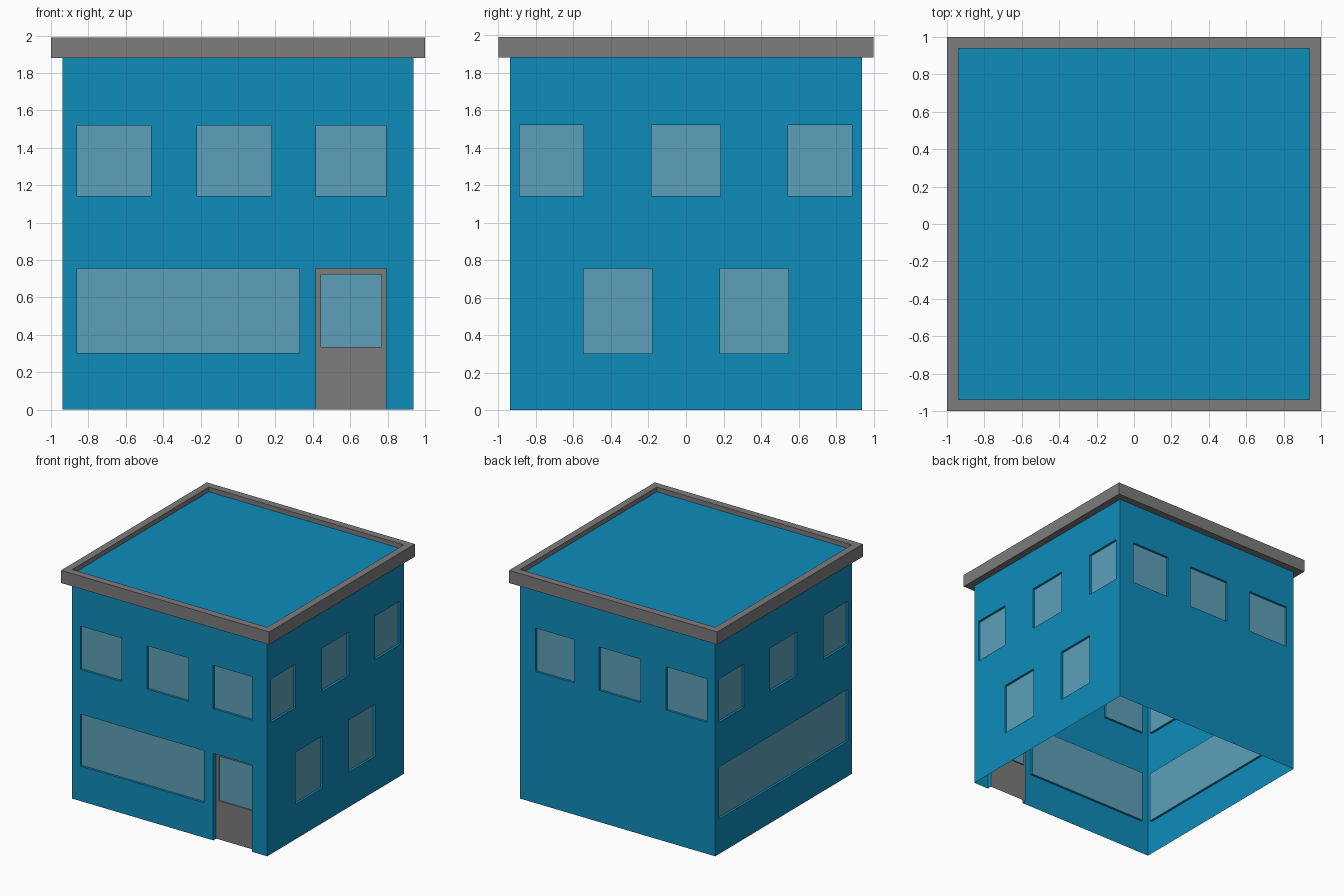
import bpy
import bmesh
from math import radians
from mathutils import Matrix

cube = bpy.data.objects.get("Cube")
if cube:
    bpy.data.objects.remove(cube, do_unlink=True)

HALF = 0.937       # half width of the walls
EAVE, ROOF, TOP = 1.88, 1.95, 1.99
WALL, GLASS, GREY = range(3)


def material(name, rgb):
    mat = bpy.data.materials.new(name)
    mat.use_nodes = True
    mat.diffuse_color = (*rgb, 1)
    bsdf = next(n for n in mat.node_tree.nodes if n.type == "BSDF_PRINCIPLED")
    bsdf.inputs["Base Color"].default_value = (*rgb, 1)
    return mat


MATS = [material("blue wall", (0.0044, 0.262, 0.497)),
        material("pale glass", (0.109, 0.352, 0.491)),
        material("grey trim", (0.202, 0.202, 0.202))]


def finish(name, bm, angle=0):
    bmesh.ops.remove_doubles(bm, verts=bm.verts, dist=0.0005)
    bm.transform(Matrix.Rotation(radians(angle), 4, "Z"))
    mesh = bpy.data.meshes.new(name)
    bm.to_mesh(mesh)
    bm.free()
    for mat in MATS:
        mesh.materials.append(mat)
    obj = bpy.data.objects.new(name, mesh)
    bpy.context.collection.objects.link(obj)


def quad(bm, points, mat):
    bm.faces.new([bm.verts.new(p) for p in points]).material_index = mat


def sheet(bm, rect, y, mat, holes=()):
    """Upright sheet facing -y, with rectangular holes left open."""
    xs = sorted({rect[0], rect[1], *(v for h in holes for v in h[:2])})
    zs = sorted({rect[2], rect[3], *(v for h in holes for v in h[2:])})
    for x0, x1 in zip(xs, xs[1:]):
        for z0, z1 in zip(zs, zs[1:]):
            cx, cz = (x0 + x1) / 2, (z0 + z1) / 2
            if not any(h[0] < cx < h[1] and h[2] < cz < h[3] for h in holes):
                quad(bm, [(x0, y, z0), (x1, y, z0), (x1, y, z1), (x0, y, z1)], mat)


def reveal(bm, rect, y, depth, mat):
    """Sides of a recess; a recess reaching the ground has no sill."""
    x0, x1, z0, z1 = rect
    ring = [(x0, z0), (x0, z1), (x1, z1), (x1, z0)]
    if z0 > 0:
        ring.append(ring[0])
    for a, b in zip(ring, ring[1:]):
        quad(bm, [(a[0], y, a[1]), (b[0], y, b[1]),
                  (b[0], y + depth, b[1]), (a[0], y + depth, a[1])], mat)


def window(bm, rect, y, depth, mat):
    reveal(bm, rect, y, depth, mat)
    sheet(bm, rect, y + depth, GLASS)


def wall(name, angle, windows, door=None, door_glass=None):
    bm = bmesh.new()
    holes = windows + ([door] if door else [])
    sheet(bm, (-HALF, HALF, 0, ROOF), -HALF, WALL, holes)
    for rect in windows:
        window(bm, rect, -HALF, 0.02, WALL)
    if door:
        reveal(bm, door, -HALF, 0.04, WALL)
        sheet(bm, door, -HALF + 0.04, GREY, [door_glass])
        window(bm, door_glass, -HALF + 0.04, 0.01, GREY)
    finish(name, bm, angle)


def row(spans, z0, z1):
    return [(a, b, z0, z1) for a, b in spans]


UPPER = (1.143, 1.52)
LOWER = (0.303, 0.755)
front_spans = [(-0.86, -0.465), (-0.22, 0.178), (0.418, 0.792)]
side_spans = [(-0.888, -0.546), (-0.185, 0.183), (0.543, 0.886)]
back_spans = [(-b, -a) for a, b in front_spans]

# Four walls with recessed windows
wall("front_wall", 0,
     row(front_spans, *UPPER) + row([(-0.86, 0.328)], *LOWER),
     door=(0.418, 0.792, 0, 0.755), door_glass=(0.445, 0.766, 0.335, 0.722))
wall("side_wall_two_lower_windows", 90,
     row(side_spans, *UPPER) + row([(-0.546, -0.18), (0.18, 0.546)], *LOWER))
wall("back_wall", 180, row(back_spans, *UPPER))
wall("side_wall_long_window", 270,
     row([(-b, -a) for a, b in side_spans], *UPPER) + row([(-0.888, 0.888)], *LOWER))

# Flat roof
bm = bmesh.new()
quad(bm, [(-HALF, -HALF, ROOF), (HALF, -HALF, ROOF),
          (HALF, HALF, ROOF), (-HALF, HALF, ROOF)], WALL)
finish("roof", bm)

# Parapet: an open profile carried round the four sides
bm = bmesh.new()
profile = [(HALF, EAVE), (1, EAVE), (1, TOP), (HALF, TOP), (HALF, ROOF)]
corners = [(-1, -1), (1, -1), (1, 1), (-1, 1)]
for i, (ax, ay) in enumerate(corners):
    bx, by = corners[(i + 1) % 4]
    for (r, z), (s, t) in zip(profile, profile[1:]):
        quad(bm, [(ax * r, ay * r, z), (bx * r, by * r, z),
                  (bx * s, by * s, t), (ax * s, ay * s, t)], GREY)
finish("parapet", bm)
